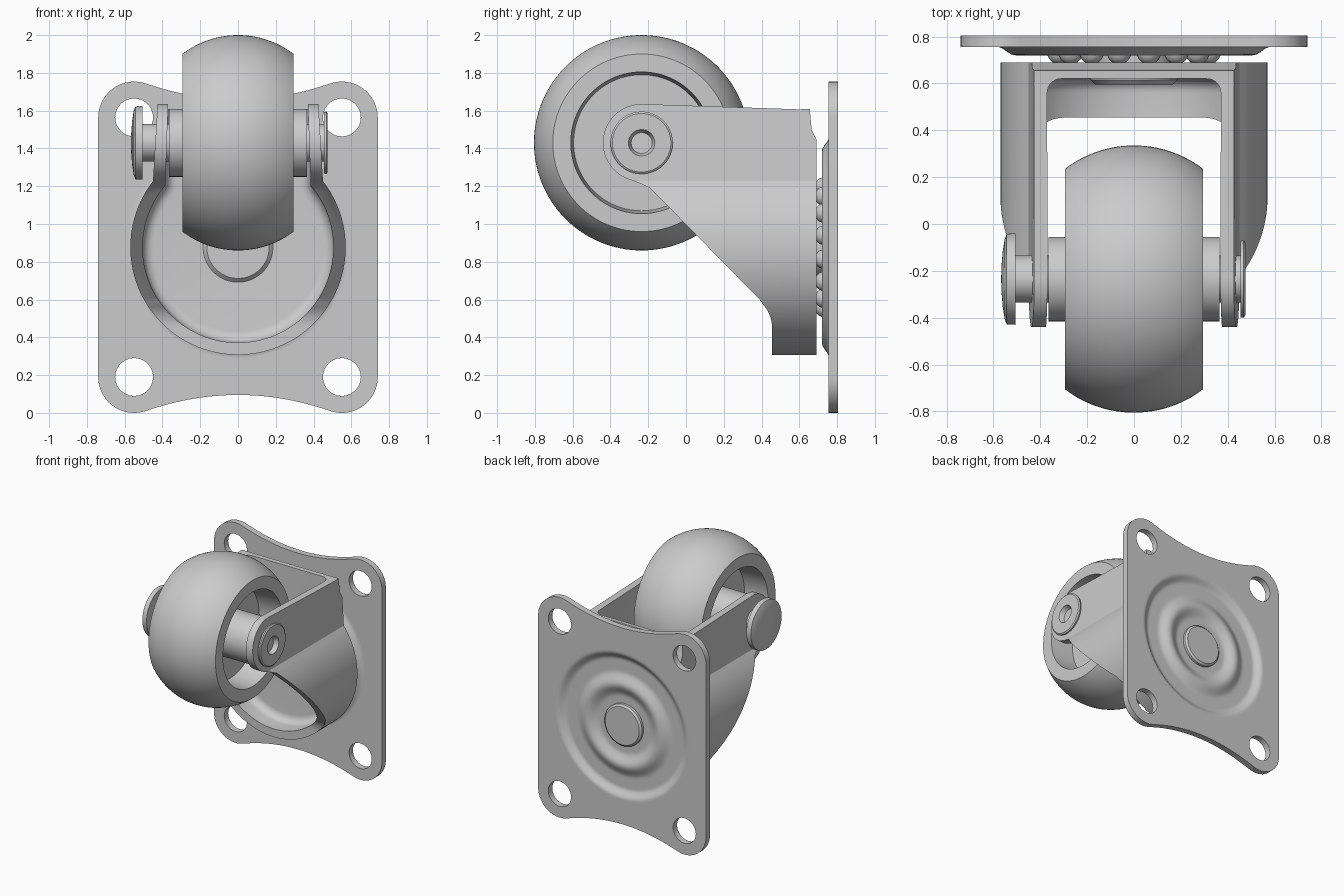
import bpy, bmesh
from math import sin, cos, pi, radians, sqrt, asin
from mathutils import Vector

if "Cube" in bpy.data.objects:
    bpy.data.objects.remove(bpy.data.objects["Cube"])

steel = bpy.data.materials.new("grey_steel")
steel.use_nodes = True
steel.diffuse_color = (0.6, 0.6, 0.6, 1)
steel.node_tree.nodes["Principled BSDF"].inputs["Base Color"].default_value = (0.6, 0.6, 0.6, 1)

AXLE = Vector((0, -0.235, 1.43))     # wheel centre
SWIVEL = Vector((0, 0, 0.877))       # swivel centre line


def finish(bm, name):
    bmesh.ops.recalc_face_normals(bm, faces=bm.faces)
    mesh = bpy.data.meshes.new(name)
    bm.to_mesh(mesh)
    bm.free()
    obj = bpy.data.objects.new(name, mesh)
    bpy.context.collection.objects.link(obj)
    mesh.materials.append(steel)
    return obj


def select(obj):
    bpy.ops.object.select_all(action='DESELECT')
    obj.select_set(True)
    bpy.context.view_layer.objects.active = obj


def smooth(obj, angle=30):
    select(obj)
    bpy.ops.object.shade_smooth_by_angle(angle=radians(angle))


def arc(cx, cy, r, a0, a1, n):
    return [(cx + r * cos(radians(a0 + (a1 - a0) * i / n)),
             cy + r * sin(radians(a0 + (a1 - a0) * i / n))) for i in range(n + 1)]


def prism(name, points, axis, lo, hi, back_bevel=0):
    """Extrude an outline along y (points are x, z) or x (points are y, z)."""
    bm = bmesh.new()
    place = (lambda p, d: (p[0], d, p[1])) if axis == 'y' else (lambda p, d: (d, p[0], p[1]))
    face = bm.faces.new([bm.verts.new(place(p, lo)) for p in points])
    out = bmesh.ops.extrude_face_region(bm, geom=[face])
    verts = [g for g in out["geom"] if isinstance(g, bmesh.types.BMVert)]
    bmesh.ops.translate(bm, verts=verts, vec=place((0, 0), hi - lo))
    if back_bevel:
        edges = [e for e in bm.edges if all(abs(v.co.y - hi) < 1e-5 for v in e.verts)]
        bmesh.ops.bevel(bm, geom=edges, offset=back_bevel, segments=6, profile=0.5, affect='EDGES')
    return finish(bm, name)


def lathe(name, profile, axis, centre, steps=96):
    """Spin (distance along axis, radius) points around the x or y axis."""
    bm = bmesh.new()
    along = Vector((1, 0, 0)) if axis == 'x' else Vector((0, 1, 0))
    verts = [bm.verts.new(centre + along * d + Vector((0, 0, r))) for d, r in profile]
    edges = [bm.edges.new(pair) for pair in zip(verts, verts[1:])]
    bmesh.ops.spin(bm, geom=verts + edges, cent=centre, axis=along, angle=2 * pi,
                   steps=steps, use_merge=True)
    bmesh.ops.remove_doubles(bm, verts=bm.verts, dist=1e-5)
    obj = finish(bm, name)
    smooth(obj)
    return obj


def boolean(obj, cutter, operation='DIFFERENCE'):
    mod = obj.modifiers.new("cut", 'BOOLEAN')
    mod.object, mod.operation, mod.solver = cutter, operation, 'EXACT'
    select(obj)
    bpy.ops.object.modifier_apply(modifier=mod.name)
    bpy.data.objects.remove(cutter)


# Mounting plate: rounded corners, hollowed top and bottom edges
half = [(x, 0.095 - 0.086 * (x / 0.49) ** 2) for x in [0.049 * i for i in range(10)]]
half += arc(0.55, 0.19, 0.19, -108, 0, 16)
right = half + [(x, 2 * SWIVEL.z - z) for x, z in reversed(half)]
outline = right + [(-x, z) for x, z in reversed(right[1:-1])]
plate = prism("mounting_plate", outline, 'y', 0.755, 0.805)
for x in (-0.55, 0.55):
    for z in (0.19, 2 * SWIVEL.z - 0.19):
        boolean(plate, prism("hole_cutter", arc(x, z, 0.1, 0, 352.5, 47), 'y', 0.5, 1))
boolean(plate, prism("dish_cutter", arc(0, SWIVEL.z, 0.6, 90, 446.25, 95), 'y', 0.5, 1))
smooth(plate)

# Pressed dish with a ball race, filling the middle of the plate
def dish_height(r):
    def ease(t):
        t = min(max(t, 0), 1)
        return t * t * (3 - 2 * t)
    race = 0.035 * (0.5 + 0.5 * cos(pi * min(abs(r - 0.32) / 0.1, 1)))
    return 0.72 + 0.035 * ease((r - 0.51) / 0.07) + race

radii = [0.6 * i / 48 for i in range(49)]
front = [(dish_height(r), r) for r in radii]
back = [(dish_height(r * 1.0) + 0.05, r) for r in reversed(radii)]
lathe("plate_dish", front + back, 'y', SWIVEL)

# Swivel balls
for i in range(16):
    a = 2 * pi * (i + 0.5) / 16
    bm = bmesh.new()
    bmesh.ops.create_uvsphere(bm, u_segments=20, v_segments=12, radius=0.052)
    bmesh.ops.translate(bm, verts=bm.verts,
                        vec=SWIVEL + Vector((0.325 * cos(a), 0.733, 0.325 * sin(a))))
    smooth(finish(bm, "swivel_ball"), 60)

# King pin through the fork and the plate
lathe("king_pin", [(0.595, 0), (0.595, 0.165), (0.615, 0.185), (0.64, 0.185), (0.64, 0.165),
                   (0.79, 0.165), (0.803, 0.15), (0.803, 0)], 'y', SWIVEL)

# Fork: round cup that runs up into two legs, trimmed to its side outline
def keyhole(radius, leg_x, top_x):
    rise = radians(0) + asin(sqrt(radius ** 2 - leg_x ** 2) / radius)
    a = rise * 180 / pi
    return [(top_x, 1.9)] + arc(0, SWIVEL.z, radius, a, -180 - a, 72) + [(-top_x, 1.9)]

fork = prism("fork", keyhole(0.57, 0.45, 0.41), 'y', -0.6, 0.69)
boolean(fork, prism("cavity_cutter", keyhole(0.505, 0.385, 0.36), 'y', -0.9, 0.62, 0.06))
side = [(0.69, 0.2), (0.69, 1.45), (0.665, 1.5), (0.655, 1.61), (0.6, 1.607)]
side += arc(AXLE.y, AXLE.z, 0.205, 88, 250, 28)
side += [(-0.25, 1.218), (-0.19, 1.19), (0.39, 0.6)]
side += arc(0.285, 0.455, 0.17, 42, 0, 8) + [(0.455, 0.2)]
boolean(fork, prism("side_trim", side, 'x', -1, 1), 'INTERSECT')
smooth(fork)

# Wheel: crowned tread, recessed sides, hub
crown_r = (0.295 ** 2 + 0.1 ** 2) / 0.2
tread = [(x, 0.57 - crown_r + sqrt(crown_r ** 2 - x * x))
         for x in [0.295 * i / 16 for i in range(-16, 17)]]
flank = [(0.295, 0.375), (0.1, 0.36), (0.1, 0.18), (0.365, 0.18), (0.365, 0)]
lathe("wheel", [(-x, r) for x, r in reversed(flank)] + tread + flank, 'x', AXLE, 128)

# Axle: domed head on one end, flared hollow rivet on the other
lathe("axle", [(-0.567, 0), (-0.565, 0.06), (-0.56, 0.12), (-0.552, 0.17), (-0.543, 0.193),
               (-0.505, 0.195), (-0.505, 0.1), (0.455, 0.1), (0.455, 0.163), (0.468, 0.165),
               (0.475, 0.155), (0.475, 0.07), (0.4, 0.04), (0.4, 0)], 'x', AXLE, 64)
